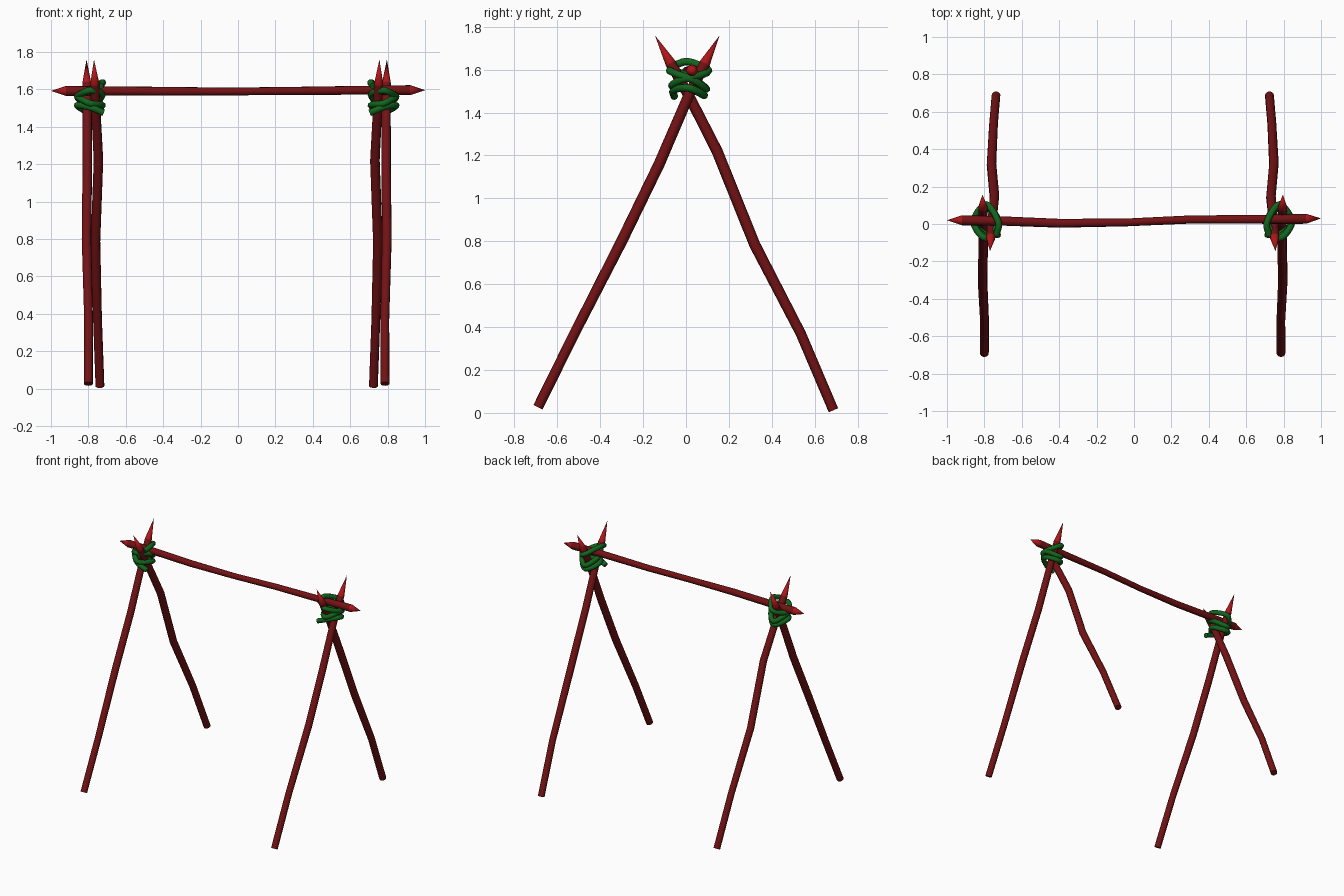
import bpy, bmesh, math
from mathutils import Vector

if "Cube" in bpy.data.objects:
    bpy.data.objects.remove(bpy.data.objects["Cube"])


def material(name, rgb):
    m = bpy.data.materials.new(name)
    m.diffuse_color = (*rgb, 1.0)
    m.use_nodes = True
    m.node_tree.nodes["Principled BSDF"].inputs["Base Color"].default_value = m.diffuse_color
    return m


WOOD = material("dark red wood", (0.17, 0.006, 0.007))
TIP = material("bright red cut wood", (0.42, 0.008, 0.010))
ROPE = material("green rope", (0.006, 0.13, 0.012))
CENTRE_X = -0.007


def tube(name, pts, radii, sides, mats, tip_start=False, tip_end=False):
    """Sweep a round section along points; pointed ends get the second material."""
    pts = [Vector(p) for p in pts]
    bm = bmesh.new()
    rings, side = [], None
    for i, p in enumerate(pts):
        a, b = pts[max(i - 1, 0)], pts[min(i + 1, len(pts) - 1)]
        t = (b - a).normalized()
        side = side or t.orthogonal()
        side = (side - t * side.dot(t)).normalized()
        up = t.cross(side)
        if (i == 0 and tip_start) or (i == len(pts) - 1 and tip_end):
            rings.append([bm.verts.new(p)])
            continue
        rings.append([bm.verts.new(p + radii[i] * (side * math.cos(k * math.tau / sides)
                                                   + up * math.sin(k * math.tau / sides)))
                      for k in range(sides)])
    for r, s in zip(rings, rings[1:]):
        for k in range(sides):
            n = (k + 1) % sides
            if len(r) == 1:
                f = bm.faces.new((r[0], s[n], s[k]))
                f.material_index = 1
            elif len(s) == 1:
                f = bm.faces.new((r[k], r[n], s[0]))
                f.material_index = 1
            else:
                bm.faces.new((r[k], r[n], s[n], s[k]))
    for r in (rings[0], rings[-1]):
        if len(r) > 1:
            bm.faces.new(r)
    bmesh.ops.recalc_face_normals(bm, faces=bm.faces)
    me = bpy.data.meshes.new(name)
    bm.to_mesh(me)
    bm.free()
    for m in mats:
        me.materials.append(m)
    ob = bpy.data.objects.new(name, me)
    bpy.context.collection.objects.link(ob)
    bpy.ops.object.select_all(action='DESELECT')
    ob.select_set(True)
    bpy.context.view_layer.objects.active = ob
    bpy.ops.object.shade_smooth_by_angle(angle=math.radians(50))
    return ob


def smooth_path(pts, steps):
    """Catmull-Rom interpolation of the control points."""
    pts = [Vector(p) for p in pts]
    pts = [2 * pts[0] - pts[1]] + pts + [2 * pts[-1] - pts[-2]]
    out = []
    for a, b, c, d in zip(pts, pts[1:], pts[2:], pts[3:]):
        for s in range(steps):
            t = s / steps
            out.append(0.5 * (2 * b + (c - a) * t + (2 * a - 5 * b + 4 * c - d) * t * t
                              + (3 * b - a - 3 * c + d) * t ** 3))
    return out + [pts[-2]]


# leg centre lines, right side, foot to sharpened tip
FRONT_LEG = [(0.786, -0.690, 0.026), (0.785, -0.520, 0.37), (0.796, -0.300, 0.80),
             (0.792, -0.125, 1.16), (0.792, 0.015, 1.485), (0.794, 0.088, 1.63),
             (0.796, 0.157, 1.76)]
BACK_LEG = [(0.724, 0.687, 0.013), (0.737, 0.535, 0.37), (0.748, 0.320, 0.785),
            (0.732, 0.145, 1.22), (0.745, 0.015, 1.475), (0.752, -0.072, 1.63),
            (0.756, -0.145, 1.76)]
LEG_R = [0.024, 0.024, 0.026, 0.026, 0.025, 0.025, 0]

# lashing heights, one per quarter turn: front, right, back, left ...
HEIGHTS = [1.505, 1.515, 1.480, 1.515, 1.525, 1.560, 1.510, 1.570,
           1.595, 1.565, 1.595, 1.637]
rope_pts = [(0.705, -0.055, 1.475)]
for i, z in enumerate(HEIGHTS):
    a = -math.pi / 2 + i * math.pi / 2
    grow = i / len(HEIGHTS)
    rope_pts.append((0.778 + (0.068 - 0.002 * grow) * math.cos(a),
                     0.012 + (0.068 + 0.03 * grow) * math.sin(a), z))
rope_pts.append((0.722, -0.06, 1.618))
rope_path = smooth_path(rope_pts, 5)

# both trestle ends are mirror images
for label, s in (("right", 1), ("left", -1)):
    def flip(pts):
        return [(CENTRE_X + s * (p[0] - CENTRE_X), p[1], p[2]) for p in pts]
    tube(label + "_front_leg", flip(FRONT_LEG), LEG_R, 10, (WOOD, TIP), tip_end=True)
    tube(label + "_back_leg", flip(BACK_LEG), LEG_R, 10, (WOOD, TIP), tip_end=True)
    tube(label + "_rope_lashing", flip(rope_path), [0.018] * len(rope_path), 8, (ROPE,))

# cross beam, sharpened at both ends
tube("cross_beam",
     [(-1.0, 0.02, 1.592), (-0.92, 0.02, 1.592), (-0.7, 0.016, 1.592), (-0.4, 0.004, 1.590),
      (-0.05, 0.008, 1.589), (0.3, 0.024, 1.592), (0.7, 0.025, 1.596), (0.92, 0.028, 1.596),
      (1.0, 0.03, 1.596)],
     [0, 0.027, 0.025, 0.024, 0.021, 0.022, 0.024, 0.027, 0],
     10, (WOOD, TIP), tip_start=True, tip_end=True)
